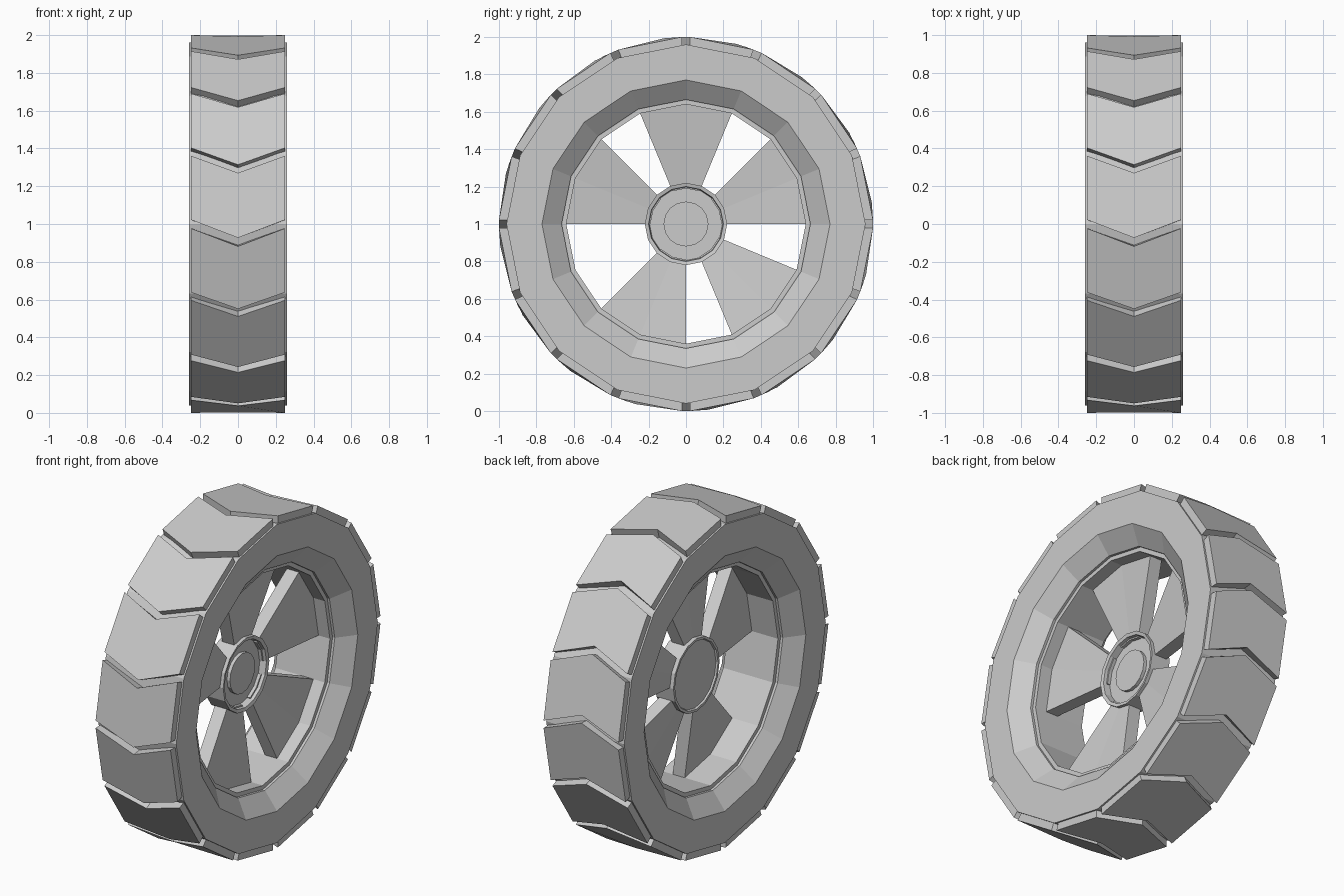
import bpy, bmesh
from math import sin, cos, radians

if "Cube" in bpy.data.objects:
    bpy.data.objects.remove(bpy.data.objects["Cube"])

N = 16            # sides of every turned part
STEP = 360 / N
CZ = 1.0          # axle height


def pt(x, r, deg):
    a = radians(deg)
    return (x, r * cos(a), CZ + r * sin(a))


def finish(bm, name):
    bmesh.ops.recalc_face_normals(bm, faces=bm.faces)
    me = bpy.data.meshes.new(name)
    bm.to_mesh(me)
    bm.free()
    ob = bpy.data.objects.new(name, me)
    bpy.context.collection.objects.link(ob)
    return ob


def turned(name, profile, closed):
    """Turn an (x, radius) profile about the axle; open profiles get end caps."""
    bm = bmesh.new()
    rings = [[bm.verts.new(pt(x, r, i * STEP)) for i in range(N)] for x, r in profile]
    pairs = list(zip(rings, rings[1:]))
    if closed:
        pairs.append((rings[-1], rings[0]))
    for a, b in pairs:
        for i in range(N):
            j = (i + 1) % N
            bm.faces.new((a[i], a[j], b[j], b[i]))
    if not closed:
        bm.faces.new(rings[0])
        bm.faces.new(rings[-1])
    return finish(bm, name)


def strip_block(bm, sections):
    """Join a row of four-point sections into a capped solid."""
    vs = [[bm.verts.new(p) for p in s] for s in sections]
    for a, b in zip(vs, vs[1:]):
        for i in range(4):
            j = (i + 1) % 4
            bm.faces.new((a[i], a[j], b[j], b[i]))
    bm.faces.new(vs[0])
    bm.faces.new(vs[-1])


# Tyre carcass with sloped inner lips
half = [(0.26, 0.96), (0.26, 0.77), (0.18, 0.665)]
turned("tyre", half + [(-x, r) for x, r in reversed(half)], True)

# Rim band
turned("rim", [(0.165, 0.68), (0.165, 0.64), (-0.165, 0.64), (-0.165, 0.68)], True)

# Chevron tread blocks
bm = bmesh.new()
gap, lead = 1.3, 5.5
for k in range(N):
    sections = []
    for x, shift in ((-0.25, 0), (0, lead), (0.25, 0)):
        a = k * STEP + shift + gap
        b = (k + 1) * STEP + shift - gap
        sections.append([pt(x, 0.93, a), pt(x, 1.0, a), pt(x, 1.0, b), pt(x, 0.93, b)])
    strip_block(bm, sections)
finish(bm, "tread_blocks")

# Five dished spokes, each two segments wide
bm = bmesh.new()
for start in (0, 3, 6, 10, 13):
    sections = []
    for i in range(3):
        d = (start + i) * STEP
        sections.append([pt(-0.05, 0.19, d), pt(0.03, 0.19, d),
                         pt(0.09, 0.65, d), pt(0.01, 0.65, d)])
    strip_block(bm, sections)
finish(bm, "spokes")

# Hub with a recess on both faces and a raised axle cap
turned("hub", [(-0.06, 0.2), (-0.07, 0.205), (-0.07, 0.22), (0.055, 0.22),
               (0.05, 0.2), (0.01, 0.195)], False)
turned("axle_cap", [(0.0, 0.12), (0.03, 0.12)], False)
